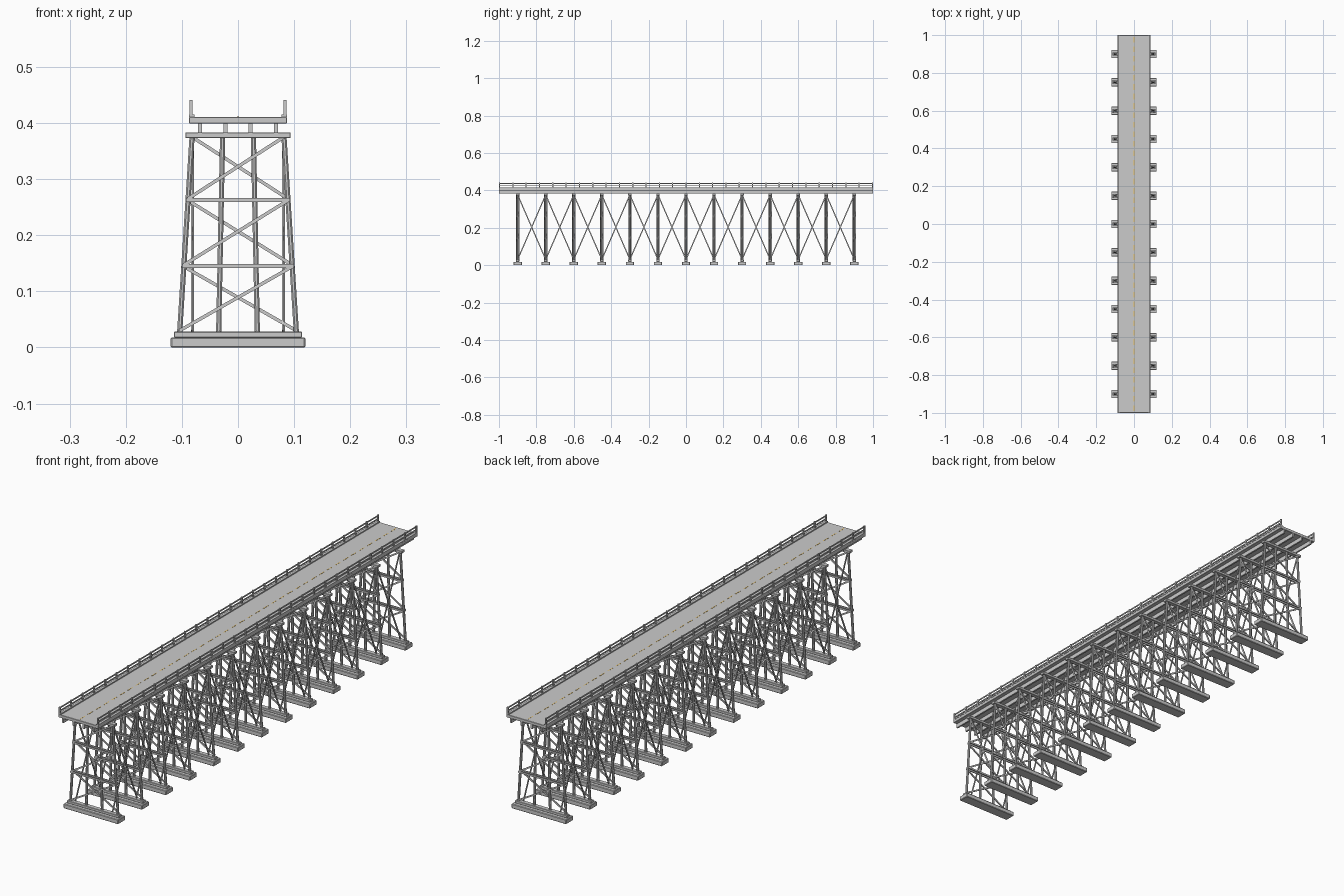
import bpy, bmesh, math
from mathutils import Vector, Matrix

if "Cube" in bpy.data.objects:
    bpy.data.objects.remove(bpy.data.objects["Cube"])


def finish(name, bm, color=None, bevel=0):
    me = bpy.data.meshes.new(name)
    bmesh.ops.recalc_face_normals(bm, faces=bm.faces)
    bm.to_mesh(me)
    bm.free()
    ob = bpy.data.objects.new(name, me)
    bpy.context.collection.objects.link(ob)
    if color:
        mat = bpy.data.materials.new(name + "_paint")
        mat.diffuse_color = color
        mat.use_nodes = True
        mat.node_tree.nodes["Principled BSDF"].inputs["Base Color"].default_value = mat.diffuse_color
        me.materials.append(mat)
    if bevel:
        mod = ob.modifiers.new("bevel", 'BEVEL')
        mod.width = bevel
        mod.segments = 1
    return ob


def box(bm, center, size):
    m = Matrix.Translation(center) @ Matrix.Diagonal((*size, 1))
    bmesh.ops.create_cube(bm, size=1, matrix=m)


def axis_frame(a, b, side):
    # z runs along the member, x follows the given side direction
    z = (b - a).normalized()
    y = z.cross(Vector(side)).normalized()
    x = y.cross(z)
    return Matrix.Translation((a + b) / 2) @ Matrix((x, y, z)).transposed().to_4x4()


def plank(bm, a, b, thick, wide, side):
    a, b = Vector(a), Vector(b)
    m = axis_frame(a, b, side) @ Matrix.Diagonal((thick, wide, (b - a).length, 1))
    bmesh.ops.create_cube(bm, size=1, matrix=m)


def pole(bm, a, b, r):
    a, b = Vector(a), Vector(b)
    bmesh.ops.create_cone(bm, cap_ends=True, segments=8, radius1=r, radius2=r,
                          depth=(b - a).length,
                          matrix=axis_frame(a, b, (0, 1, 0)) @ Matrix.Rotation(math.pi / 8, 4, 'Z'))


BENTS = [-0.9 + 0.15 * i for i in range(13)]
LEVELS = [0.028, 0.145, 0.263, 0.376]


def half_width(z):
    # outer post position at height z
    return 0.104 - (z - 0.028) / 0.345 * 0.022


# Footings, sills and caps of every bent
footings, sills, caps = bmesh.new(), bmesh.new(), bmesh.new()
for y in BENTS:
    box(footings, (0, y, 0.009), (0.24, 0.044, 0.018))
    box(sills, (0, y, 0.023), (0.228, 0.018, 0.010))
    box(caps, (0, y, 0.378), (0.188, 0.018, 0.010))
finish("footings", footings, bevel=0.002)
finish("sills", sills, bevel=0.001)
finish("caps", caps, bevel=0.001)

# Battered posts, girts and sway braces
posts, girts, sway = bmesh.new(), bmesh.new(), bmesh.new()
for y in BENTS:
    for s in (-1, 1):
        pole(posts, (s * 0.104, y, 0.027), (s * 0.082, y, 0.374), 0.005)
        pole(posts, (s * 0.0345, y, 0.027), (s * 0.0275, y, 0.374), 0.005)
        for z in LEVELS[1:3]:
            box(girts, (0, y + s * 0.0065, z), (2 * half_width(z) + 0.007, 0.004, 0.007))
        for z0, z1 in zip(LEVELS, LEVELS[1:]):
            plank(sway, (s * half_width(z0), y + s * 0.0065, z0 + 0.002),
                  (-s * half_width(z1), y + s * 0.0065, z1 - 0.001), 0.004, 0.006, (0, 1, 0))
finish("posts", posts)
finish("girts", girts)
finish("sway_braces", sway)

# Lengthwise crossed braces between neighbouring bents
braces = bmesh.new()
for y0, y1 in zip(BENTS, BENTS[1:]):
    for x in (-0.081, 0.081):
        plank(braces, (x - 0.0015, y0, 0.03), (x - 0.0015, y1, 0.376), 0.003, 0.006, (1, 0, 0))
        plank(braces, (x + 0.0015, y1, 0.03), (x + 0.0015, y0, 0.376), 0.003, 0.006, (1, 0, 0))
finish("long_braces", braces)

# Stringers and road deck
stringers = bmesh.new()
for x in (-0.0675, -0.0225, 0.0225, 0.0675):
    box(stringers, (x, 0, 0.391), (0.007, 2, 0.017))
finish("stringers", stringers)
deck = bmesh.new()
box(deck, (0, 0, 0.405), (0.174, 2, 0.012))
finish("deck", deck, bevel=0.001)

# Dashed centre line
line = bmesh.new()
for i in range(40):
    box(line, (0, -0.975 + i * 0.05, 0.4112), (0.003, 0.03, 0.0008))
finish("centre_line", line, (0.85, 0.55, 0.12, 1))

# Curbs and railings
curbs, rails, rail_posts = bmesh.new(), bmesh.new(), bmesh.new()
for s in (-1, 1):
    box(curbs, (s * 0.0825, 0, 0.413), (0.010, 2, 0.005))
    for z in (0.4245, 0.437):
        box(rails, (s * 0.083, 0, z), (0.003, 2, 0.005))
    for i in range(29):
        box(rail_posts, (s * 0.0835, -0.997 + i * 1.994 / 28, 0.4275),
            (0.005, 0.006, 0.027))
finish("curbs", curbs)
finish("rails", rails)
finish("rail_posts", rail_posts)
